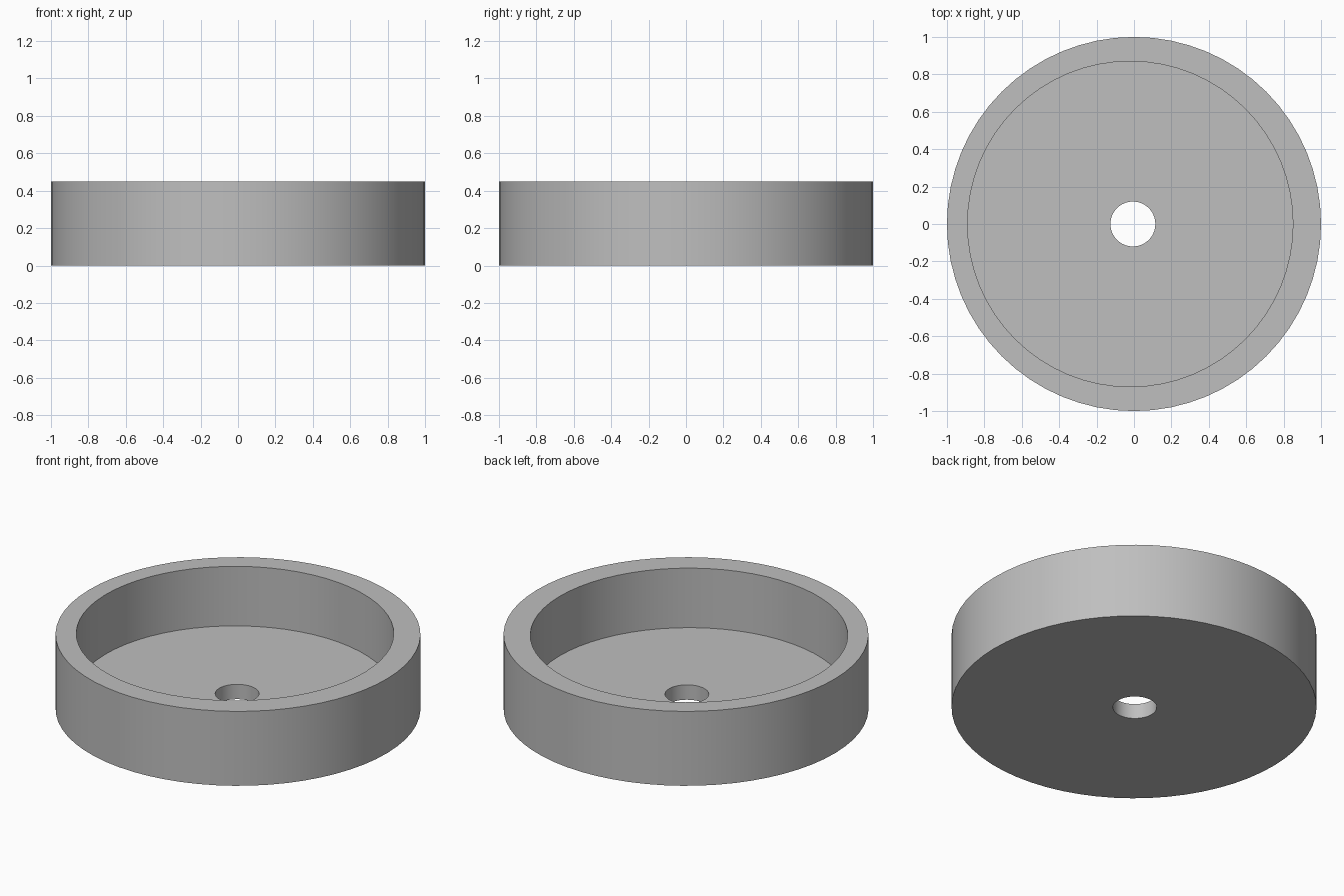
import bpy, bmesh, math

old = bpy.data.objects.get("Cube")
if old:
    bpy.data.objects.remove(old, do_unlink=True)

SEGMENTS = 64
HEIGHT, FLOOR = 0.45, 0.09

# Plain grey material
grey = bpy.data.materials.new("plain grey")
grey.use_nodes = True
colour = (0.52, 0.52, 0.52, 1)
grey.diffuse_color = colour
grey.node_tree.nodes["Principled BSDF"].inputs["Base Color"].default_value = colour


def ring(bm, centre, radius, z):
    steps = [2 * math.pi * i / SEGMENTS for i in range(SEGMENTS)]
    return [bm.verts.new((centre + radius * math.cos(a), radius * math.sin(a), z))
            for a in steps]


# Round dish: outer wall, slightly offset recess and a through hole
bm = bmesh.new()
rings = [ring(bm, *spec) for spec in (
    (0, 1, 0),
    (0, 1, HEIGHT),
    (-0.02, 0.87, HEIGHT),
    (-0.02, 0.87, FLOOR),
    (-0.006, 0.12, FLOOR),
    (-0.006, 0.12, 0),
)]
for a, b in zip(rings, rings[1:] + rings[:1]):
    for i in range(SEGMENTS):
        j = (i + 1) % SEGMENTS
        bm.faces.new((a[i], a[j], b[j], b[i]))
bmesh.ops.recalc_face_normals(bm, faces=bm.faces)

mesh = bpy.data.meshes.new("round_dish")
bm.to_mesh(mesh)
bm.free()
mesh.materials.append(grey)
dish = bpy.data.objects.new("round_dish", mesh)
bpy.context.collection.objects.link(dish)

# Smooth walls with crisp rims
bpy.ops.object.select_all(action="DESELECT")
dish.select_set(True)
bpy.context.view_layer.objects.active = dish
bpy.ops.object.shade_smooth_by_angle(angle=math.radians(30))
